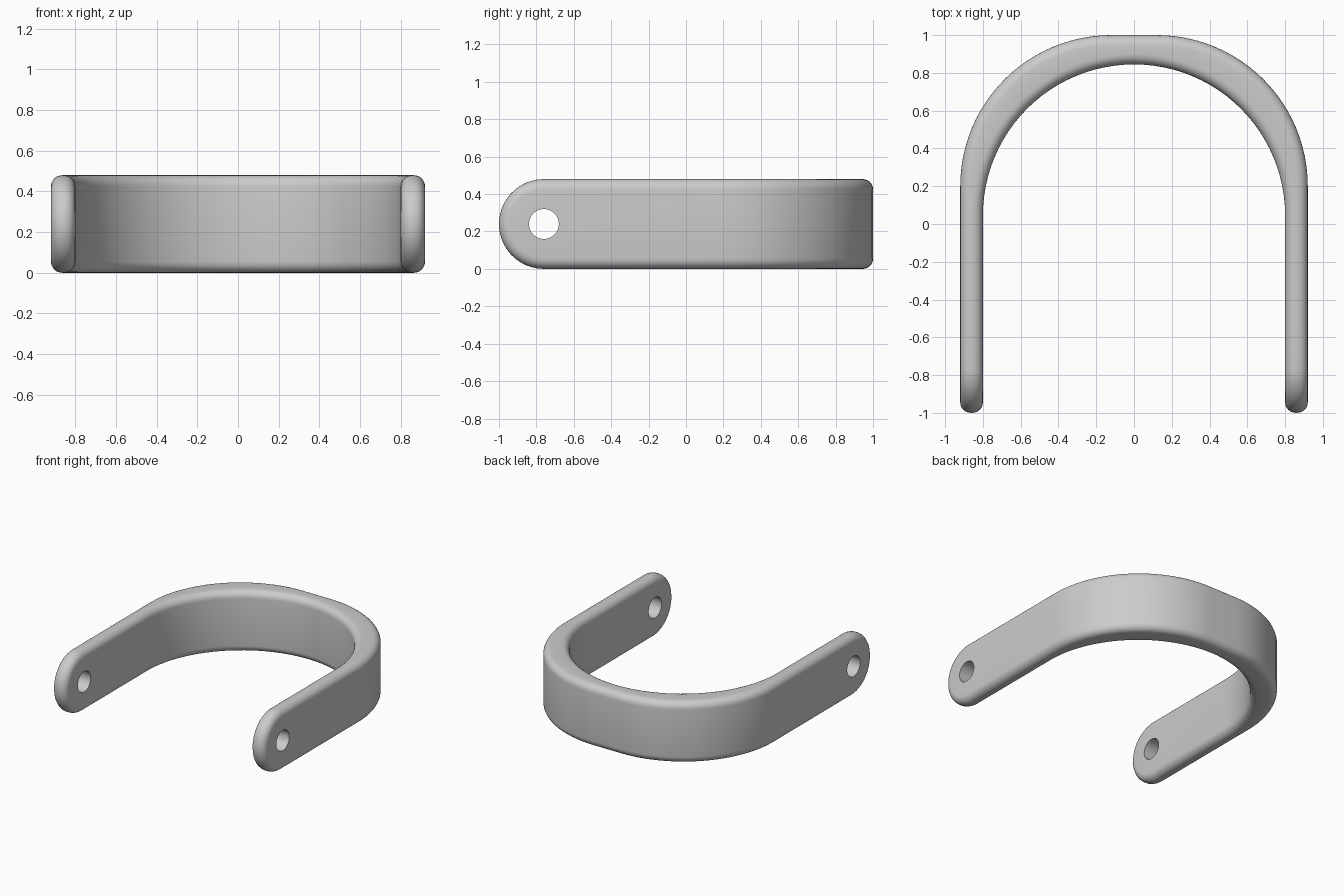
import bpy, bmesh
from math import sin, cos, pi, radians

if "Cube" in bpy.data.objects:
    bpy.data.objects.remove(bpy.data.objects["Cube"])

H, R = 0.48, 0.055           # band height, edge rounding
PIVOT_Y, HOLE_R = -0.76, 0.08
ARC, CAP, ROUND = 24, 23, 6  # segments (CAP is odd so the two halves pair up)

# Stations along half of the band: inner point, outer point, shared normal
stations = [((0, 0.845), (0, 1.0), (0, 1))]
for i in range(ARC + 1):
    a = pi / 2 * (1 - i / ARC)
    c, s = cos(a), sin(a)
    stations.append(((0.8 * c, 0.045 + 0.8 * s), (0.12 + 0.8 * c, 0.2 + 0.8 * s), (c, s)))
stations.append(((0.8, PIVOT_Y), (0.92, PIVOT_Y), (1, 0)))

# Cross-profile: (inset from outline, depth from the face, which face)
quarter = [(R * (1 - sin(k / ROUND * pi / 2)), R * (1 - cos(k / ROUND * pi / 2)))
           for k in range(ROUND + 1)]
profile = [(d, r, 0) for d, r in quarter] + [(d, r, 1) for d, r in reversed(quarter)]


def station_column(st, top):
    inner, outer, n = st
    col = []
    for d, r, side in profile:
        p, k = (outer, -r) if side else (inner, r)
        col.append((p[0] + n[0] * k, p[1] + n[1] * k, H - d if top else d))
    return col


def cap_column(phi):
    col = []
    for d, r, side in profile:
        rad = H / 2 - d
        col.append((0.92 - r if side else 0.8 + r,
                    PIVOT_Y - rad * sin(phi), H / 2 - rad * cos(phi)))
    return col


# Half band: lower edge, rounded end, upper edge
columns = [station_column(s, False) for s in stations]
columns += [cap_column(pi * i / CAP) for i in range(1, CAP)]
columns += [station_column(s, True) for s in reversed(stations)]

bm = bmesh.new()
v = [[bm.verts.new(p) for p in col] for col in columns]
M = len(v)
for i in range(M - 1):
    for j in range(len(profile) - 1):
        bm.faces.new((v[i][j], v[i + 1][j], v[i + 1][j + 1], v[i][j + 1]))
for i in range(M // 2 - 1):
    for j in (0, -1):
        bm.faces.new((v[i][j], v[i + 1][j], v[M - 2 - i][j], v[M - 1 - i][j]))
bmesh.ops.remove_doubles(bm, verts=bm.verts, dist=1e-5)

# Mirror to the full band
geom = bm.verts[:] + bm.edges[:] + bm.faces[:]
bmesh.ops.mirror(bm, geom=geom, axis='X', merge_dist=1e-4)
bmesh.ops.remove_doubles(bm, verts=bm.verts, dist=1e-5)
bmesh.ops.recalc_face_normals(bm, faces=bm.faces)
mesh = bpy.data.meshes.new("u_bracket")
bm.to_mesh(mesh)
bm.free()
bracket = bpy.data.objects.new("u_bracket", mesh)
bpy.context.collection.objects.link(bracket)

# Pin holes through both arms
bpy.ops.mesh.primitive_cylinder_add(vertices=48, radius=HOLE_R, depth=3,
                                    location=(0, PIVOT_Y, H / 2), rotation=(0, pi / 2, 0))
cutter = bpy.context.object
cutter.name = "pin_hole_cutter"
cutter.hide_render = True
cut = bracket.modifiers.new("pin_holes", 'BOOLEAN')
cut.operation = 'DIFFERENCE'
cut.solver = 'EXACT'
cut.object = cutter

bpy.ops.object.select_all(action='DESELECT')
bracket.select_set(True)
bpy.context.view_layer.objects.active = bracket
bpy.ops.object.modifier_apply(modifier=cut.name)
bpy.data.objects.remove(cutter)
bpy.ops.object.shade_smooth_by_angle(angle=radians(35))
